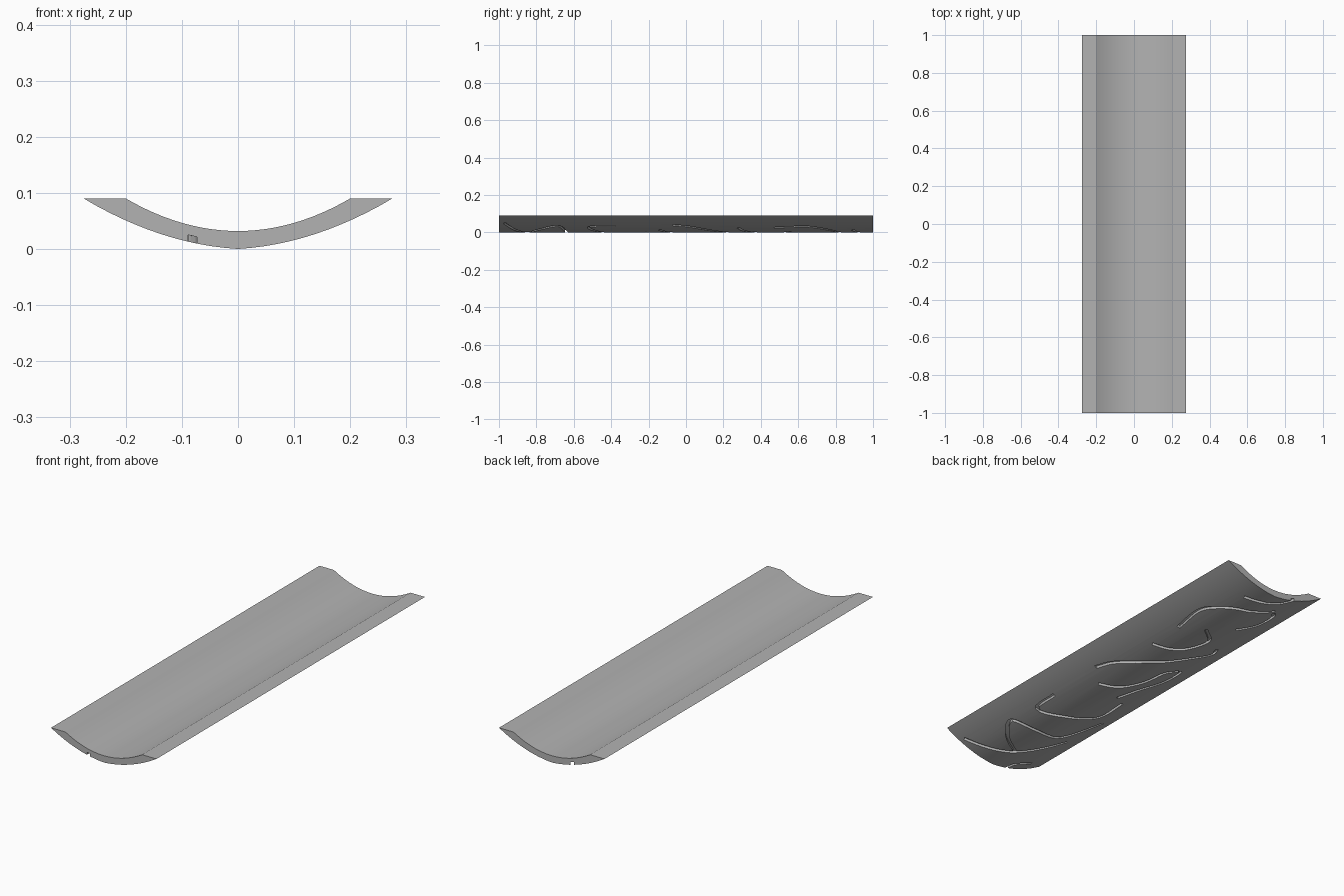
import bpy
from mathutils import Vector

cube = bpy.data.objects.get("Cube")
if cube:
    bpy.data.objects.remove(cube)

HALF, LIP, TOP = 0.275, 0.2, 0.09
STEPS = 24
WIDTH, DEPTH = 0.016, 0.012


def under(x):
    return 0.06 * abs(x) + 0.97 * x * x


def dish(x):
    return 0.032 + (TOP - 0.032) * (x / LIP) ** 2


def material(name, colour):
    m = bpy.data.materials.new(name)
    m.use_nodes = True
    m.diffuse_color = colour
    m.node_tree.nodes["Principled BSDF"].inputs["Base Color"].default_value = colour
    return m


grey = material("plain grey", (0.45, 0.45, 0.45, 1))


def sweep(name, rings):
    """Closed solid through equal rings of points, capped at both ends."""
    n = len(rings[0])
    faces = [tuple(reversed(range(n)))]
    for r in range(len(rings) - 1):
        for i in range(n):
            j = (i + 1) % n
            faces.append((r * n + i, r * n + j, r * n + n + j, r * n + n + i))
    faces.append(tuple(range((len(rings) - 1) * n, len(rings) * n)))
    mesh = bpy.data.meshes.new(name)
    mesh.from_pydata([p for ring in rings for p in ring], [], faces)
    mesh.materials.append(grey)
    obj = bpy.data.objects.new(name, mesh)
    bpy.context.collection.objects.link(obj)
    # consistent outward normals
    bpy.context.view_layer.objects.active = obj
    bpy.ops.object.select_all(action='DESELECT')
    obj.select_set(True)
    bpy.ops.object.mode_set(mode='EDIT')
    bpy.ops.mesh.select_all(action='SELECT')
    bpy.ops.mesh.normals_make_consistent(inside=False)
    bpy.ops.object.mode_set(mode='OBJECT')
    return obj


def smooth_path(points, div=5):
    """Catmull-Rom curve through the points."""
    p = [Vector(q) for q in points]
    p = [2 * p[0] - p[1]] + p + [2 * p[-1] - p[-2]]
    path = []
    for a, b, c, d in zip(p, p[1:], p[2:], p[3:]):
        for k in range(div):
            t = k / div
            path.append(0.5 * (2 * b + (c - a) * t + (2 * a - 5 * b + 4 * c - d) * t * t
                               + (3 * b - a - 3 * c + d) * t ** 3))
    return path + [p[-2]]


# Trough body: curved underside, flat lips, hollow top
span = [i / STEPS * 2 - 1 for i in range(STEPS + 1)]
outline = [(s * HALF, under(s * HALF)) for s in span]
outline[0], outline[-1] = (-HALF, TOP), (HALF, TOP)
outline += [(-s * LIP, dish(s * LIP)) for s in span]
body = sweep("trough", [[(x, y, z) for x, z in outline] for y in (-1, 1)])

# Winding grooves on the underside, as (x, y) paths
grooves = [
    [(.13, .47), (.15, .63), (.12, .72), (.06, .79), (-.02, .83), (-.11, .87)],
    [(-.07, .64), (-.14, .71), (-.15, .8), (-.12, .85)],
    [(.09, .89), (.01, .92), (-.07, .955), (-.12, 1.02)],
    [(.125, .28), (.05, .32), (-.01, .39), (-.035, .49), (.04, .56)],
    [(.17, -.07), (.14, .035), (.045, .17), (-.08, .3), (-.16, .36), (-.14, .42)],
    [(.09, -.145), (.01, -.09), (-.055, .01), (-.08, .13), (-.15, .15),
     (-.15, .04), (-.09, -.07), (-.05, -.18)],
    [(.157, -.38), (.14, -.52), (.01, -.45), (-.12, -.385), (-.12, -.23)],
    [(-.01, -.85), (.1, -.78), (.157, -.68), (.03, -.64), (-.1, -.63), (-.2, -.46)],
    [(.197, -.97), (.05, -.89), (-.055, -.805), (-.17, -.68)],
    [(-.08, -1.02), (-.09, -.955), (-.17, -.93)],
]
for path in grooves:
    pts = smooth_path(path)
    rings = []
    for i, p in enumerate(pts):
        way = (pts[min(i + 1, len(pts) - 1)] - pts[max(i - 1, 0)]).normalized()
        side = Vector((-way.y, way.x)) * WIDTH / 2
        a, b = p + side, p - side
        rings.append([(a.x, a.y, under(a.x) - 0.02), (b.x, b.y, under(b.x) - 0.02),
                      (b.x, b.y, under(b.x) + DEPTH), (a.x, a.y, under(a.x) + DEPTH)])
    cutter = sweep("groove_cutter", rings)
    cutter.hide_render = True
    cut = body.modifiers.new("groove", 'BOOLEAN')
    cut.operation, cut.solver, cut.object = 'DIFFERENCE', 'EXACT', cutter
    bpy.ops.object.select_all(action='DESELECT')
    bpy.context.view_layer.objects.active = body
    body.select_set(True)
    bpy.ops.object.modifier_apply(modifier=cut.name)
    bpy.data.objects.remove(cutter)

bpy.ops.object.shade_smooth_by_angle(angle=0.35)
